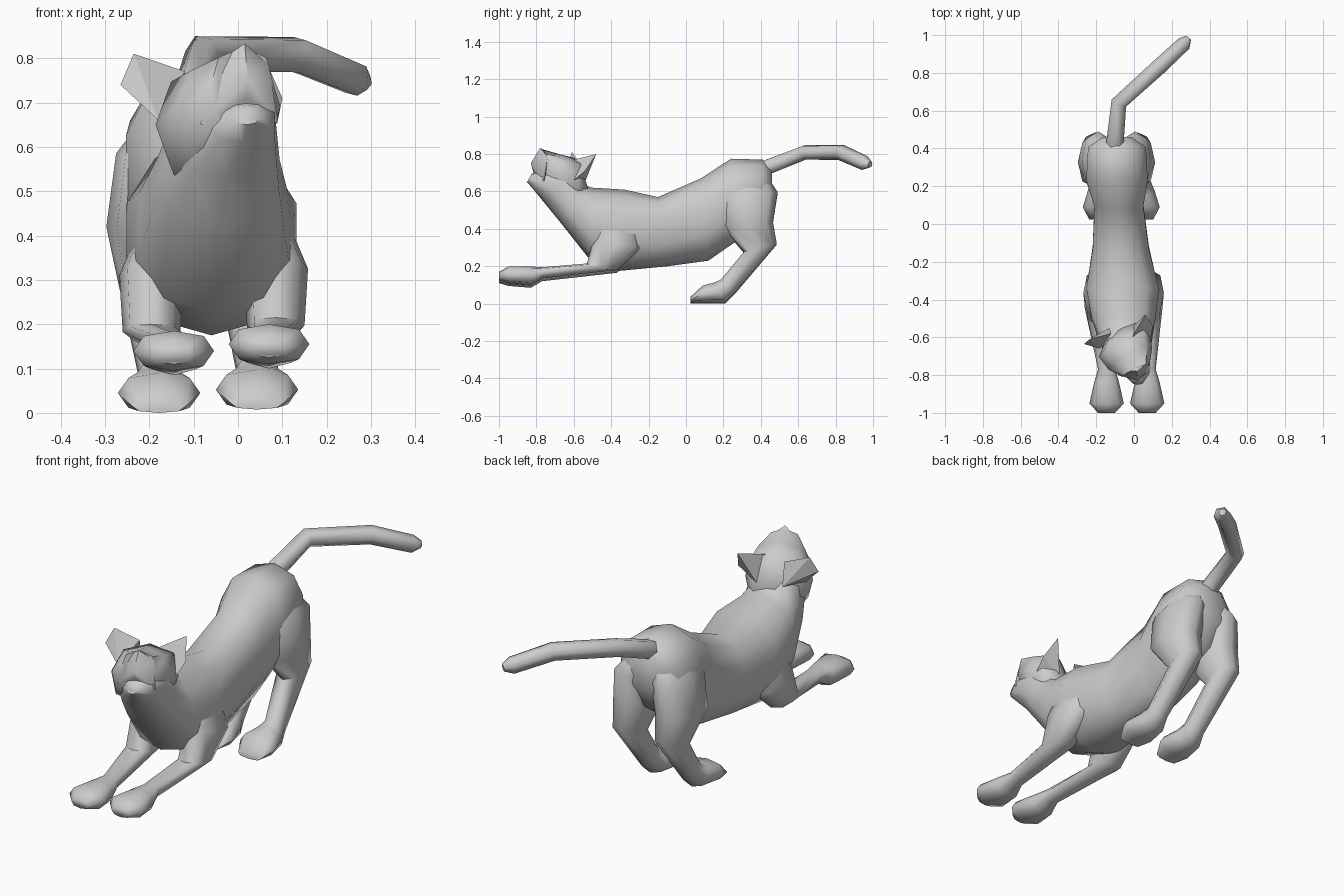
import bpy, bmesh
from math import sin, cos, tau, radians, copysign
from mathutils import Vector


def finish(name, bm, angle=60):
    bmesh.ops.recalc_face_normals(bm, faces=bm.faces)
    mesh = bpy.data.meshes.new(name)
    bm.to_mesh(mesh)
    bm.free()
    ob = bpy.data.objects.new(name, mesh)
    bpy.context.collection.objects.link(ob)
    bpy.ops.object.select_all(action='DESELECT')
    ob.select_set(True)
    bpy.context.view_layer.objects.active = ob
    bpy.ops.object.shade_smooth_by_angle(angle=radians(angle))
    return ob


def loft(name, sections, yaw=0, n=8, power=0.85, lift=0):
    """Section: one edge (y, z), opposite edge (y, z), centre x, half width."""
    bm = bmesh.new()
    rings = []
    for (ay, az), (by, bz), x, hw in sections:
        a, b = Vector((x, ay, az + lift)), Vector((x, by, bz + lift))
        side = Vector((cos(yaw), sin(yaw), 0)) * hw
        ring = []
        for i in range(n):
            c, s = cos(tau * i / n), sin(tau * i / n)
            c, s = copysign(abs(c) ** power, c), copysign(abs(s) ** power, s)
            ring.append(bm.verts.new((a + b) / 2 + (a - b) / 2 * c + side * s))
        rings.append(ring)
    for p, q in zip(rings, rings[1:]):
        for i in range(n):
            j = (i + 1) % n
            bm.faces.new((p[i], p[j], q[j], q[i]))
    bm.faces.new(rings[0])
    bm.faces.new(rings[-1])
    return finish(name, bm)


def hull(name, points, angle=20):
    bm = bmesh.new()
    for p in points:
        bm.verts.new(p)
    bmesh.ops.convex_hull(bm, input=bm.verts)
    return finish(name, bm, angle)


# Torso, neck and throat, rump to chin
loft("torso", [
    ((0.46, 0.71), (0.46, 0.54), -0.09, 0.08),
    ((0.41, 0.77), (0.40, 0.42), -0.09, 0.16),
    ((0.24, 0.775), (0.22, 0.30), -0.09, 0.17),
    ((0.08, 0.67), (0.12, 0.23), -0.08, 0.135),
    ((-0.15, 0.57), (-0.10, 0.20), -0.07, 0.155),
    ((-0.33, 0.61), (-0.36, 0.175), -0.06, 0.20),
    ((-0.50, 0.62), (-0.51, 0.23), -0.055, 0.175),
    ((-0.56, 0.64), (-0.66, 0.42), -0.045, 0.145),
    ((-0.61, 0.72), (-0.75, 0.53), -0.03, 0.12),
    ((-0.74, 0.71), (-0.815, 0.61), 0.01, 0.075),
    ((-0.825, 0.695), (-0.85, 0.65), 0.02, 0.03)], n=10)

# Head, turned slightly to one side
loft("head", [
    ((-0.55, 0.64), (-0.60, 0.48), -0.06, 0.10),
    ((-0.60, 0.78), (-0.68, 0.52), -0.05, 0.15),
    ((-0.68, 0.80), (-0.75, 0.58), -0.02, 0.128),
    ((-0.765, 0.825), (-0.785, 0.64), 0.01, 0.08)], radians(25))

# Wedge muzzle with lips drooping either side of the chin
hull("muzzle", [(0.015, -0.78, 0.833), (-0.065, -0.77, 0.78), (0.07, -0.74, 0.785),
                (-0.085, -0.80, 0.65), (0.09, -0.76, 0.655), (0.022, -0.83, 0.75),
                (0.02, -0.815, 0.71), (0.0, -0.72, 0.80), (-0.03, -0.70, 0.66)], 50)

# Ears
hull("ear_left", [(-0.12, -0.58, 0.77), (-0.18, -0.66, 0.66), (-0.13, -0.55, 0.66),
                  (-0.235, -0.61, 0.81), (-0.265, -0.635, 0.74)])
hull("ear_right", [(-0.01, -0.60, 0.77), (0.09, -0.60, 0.66), (0.0, -0.54, 0.65),
                   (0.06, -0.48, 0.80), (0.10, -0.54, 0.71)])

# Legs: limb and paw centres differ per side, tops tuck into the torso
for tag, s, elbow, front, hip, hind, lift in (("left", -1, -0.195, -0.145, -0.205, -0.178, 0),
                                              ("right", 1, 0.085, 0.07, 0.02, 0.043, 0.015)):
    loft("front_leg_" + tag, [
        ((-0.44, 0.54), (-0.26, 0.52), elbow - s * 0.07, 0.05),
        ((-0.49, 0.34), (-0.24, 0.28), elbow, 0.073),
        ((-0.53, 0.20), (-0.37, 0.165), elbow, 0.065),
        ((-0.77, 0.18), (-0.77, 0.12), front, 0.045),
        ((-0.84, 0.185), (-0.83, 0.085), front, 0.065),
        ((-0.95, 0.185), (-0.95, 0.095), front, 0.091),
        ((-1.0, 0.155), (-1.0, 0.11), front, 0.045)], lift=lift)
    loft("hind_leg_" + tag, [
        ((0.24, 0.71), (0.41, 0.71), hip - s * 0.075, 0.05),
        ((0.18, 0.58), (0.49, 0.59), hip - s * 0.015, 0.085),
        ((0.19, 0.41), (0.465, 0.43), hip, 0.092),
        ((0.31, 0.27), (0.485, 0.315), hip, 0.065),
        ((0.185, 0.12), (0.26, 0.05), hind, 0.047),
        ((0.15, 0.105), (0.21, 0.0), hind, 0.065),
        ((0.09, 0.09), (0.09, 0.0), hind, 0.093),
        ((0.025, 0.03), (0.025, 0.0), hind, 0.06)], lift=lift / 2)

# Tail
curve = bpy.data.curves.new("tail", 'CURVE')
curve.dimensions = '3D'
curve.bevel_depth = 1.0
curve.bevel_resolution = 1
curve.use_fill_caps = True
path = [(-0.10, 0.36, 0.685, 0.06), (-0.10, 0.44, 0.732, 0.046), (-0.08, 0.64, 0.81, 0.043),
        (0.13, 0.83, 0.808, 0.043), (0.265, 0.955, 0.752, 0.04), (0.288, 0.985, 0.745, 0.018)]
spline = curve.splines.new('POLY')
spline.points.add(len(path) - 1)
for p, (x, y, z, r) in zip(spline.points, path):
    p.co = (x, y, z, 1)
    p.radius = r
bpy.context.collection.objects.link(bpy.data.objects.new("tail", curve))
